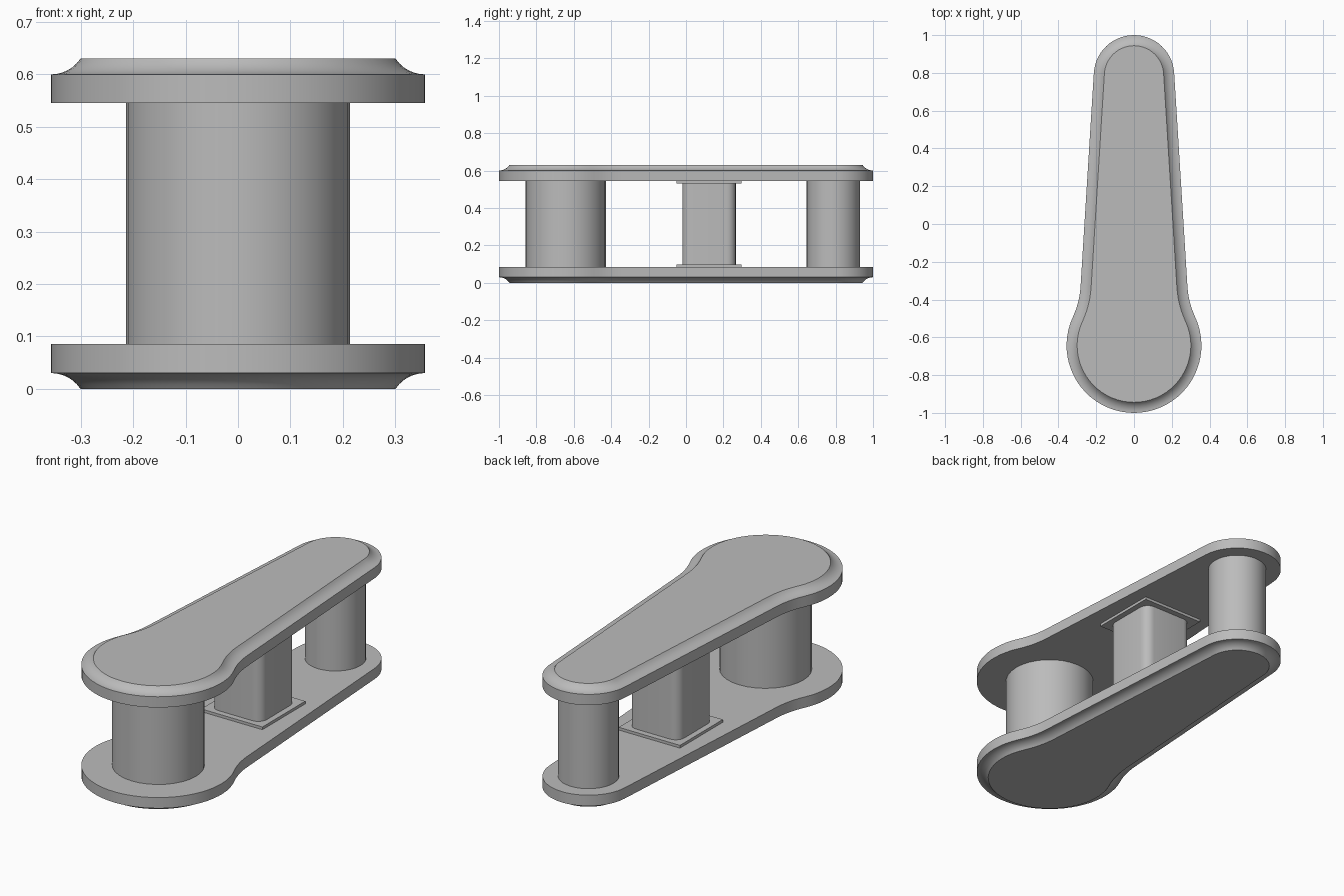
import bpy, bmesh
from math import sin, cos, pi, atan2, acos, asin, hypot

if "Cube" in bpy.data.objects:
    bpy.data.objects.remove(bpy.data.objects["Cube"], do_unlink=True)

grey = bpy.data.materials.new("plain_grey")
grey.use_nodes = True
grey.diffuse_color = (0.5, 0.5, 0.5, 1)
grey.node_tree.nodes["Principled BSDF"].inputs["Base Color"].default_value = (0.5, 0.5, 0.5, 1)

HEIGHT = 0.63
PLATE = 0.085              # thickness of each link plate
BIG_Y, BIG_R = -0.643, 0.357
SMALL_Y, SMALL_R = 0.787, 0.213
NECK_X, NECK_Y = 0.734, -0.303   # centre of the concave neck arc


def arc(cx, cy, r, a0, a1, n):
    return [(cx + r * cos(a0 + (a1 - a0) * i / n),
             cy + r * sin(a0 + (a1 - a0) * i / n)) for i in range(n + 1)]


def link_outline(inset):
    """Large round end, concave neck, straight taper, small round end."""
    neck_r = hypot(NECK_X, NECK_Y - BIG_Y) - BIG_R
    a = atan2(NECK_Y - BIG_Y, NECK_X)
    dy = NECK_Y - SMALL_Y
    b = atan2(dy, NECK_X) + acos((SMALL_R + neck_r) / hypot(NECK_X, dy))
    right = arc(0, BIG_Y, BIG_R - inset, -pi / 2, a, 20)
    right += arc(NECK_X, NECK_Y, neck_r + inset, pi + a, pi + b, 6)[1:]
    right += arc(0, SMALL_Y, SMALL_R - inset, b, pi / 2, 14)
    return right + [(-x, y) for x, y in reversed(right[1:-1])]


def circle(cy, r, n=32):
    return arc(0, cy, r, 0, 2 * pi, n)[:-1]


def rounded_square(cy, half, r):
    pts = []
    for k, (sx, sy) in enumerate([(1, 1), (-1, 1), (-1, -1), (1, -1)]):
        pts += arc(sx * (half - r), cy + sy * (half - r), r,
                   k * pi / 2, (k + 1) * pi / 2, 6)
    return pts


def loft(name, rings):
    """Closed solid through matching outlines given as (points, z)."""
    bm = bmesh.new()
    loops = [[bm.verts.new((x, y, z)) for x, y in pts] for pts, z in rings]
    n = len(loops[0])
    for lo, hi in zip(loops, loops[1:]):
        for i in range(n):
            j = (i + 1) % n
            bm.faces.new((lo[i], lo[j], hi[j], hi[i]))
    bm.faces.new(loops[0])
    bm.faces.new(loops[-1])
    bmesh.ops.recalc_face_normals(bm, faces=bm.faces)
    mesh = bpy.data.meshes.new(name)
    bm.to_mesh(mesh)
    bm.free()
    mesh.materials.append(grey)
    ob = bpy.data.objects.new(name, mesh)
    bpy.context.collection.objects.link(ob)
    bpy.ops.object.select_all(action='DESELECT')
    ob.select_set(True)
    bpy.context.view_layer.objects.active = ob
    bpy.ops.object.shade_smooth_by_angle(angle=pi / 6)
    return ob


# Link plates with a hollow cove around the outer face
COVE_W, COVE_H = 0.056, 0.03
cove_r = (COVE_W ** 2 + COVE_H ** 2) / (2 * COVE_H)
sweep = asin(COVE_W / cove_r)
section = [(0, HEIGHT - PLATE)]
for i in range(7):
    t = sweep * i / 6
    section.append((cove_r * sin(t), HEIGHT - COVE_H + cove_r * (1 - cos(t))))
loft("top_link_plate", [(link_outline(d), z) for d, z in section])
loft("bottom_link_plate", [(link_outline(d), HEIGHT - z) for d, z in section])

# Round pins joining the plates
LOW, HIGH = PLATE, HEIGHT - PLATE
for name, cy, r in (("large_pin", BIG_Y, 0.214), ("small_pin", SMALL_Y, 0.142)):
    loft(name, [(circle(cy, r), LOW), (circle(cy, r), HIGH)])

# Rounded square post with a thin square pad at each end
POST_Y, PAD_H = 0.123, 0.014
post = rounded_square(POST_Y, 0.143, 0.048)
loft("square_post", [(post, LOW), (post, HIGH)])
h = 0.173
pad = [(sx * h, POST_Y + sy * h) for sx, sy in ((1, 1), (-1, 1), (-1, -1), (1, -1))]
loft("bottom_pad", [(pad, LOW), (pad, LOW + PAD_H)])
loft("top_pad", [(pad, HIGH - PAD_H), (pad, HIGH)])
